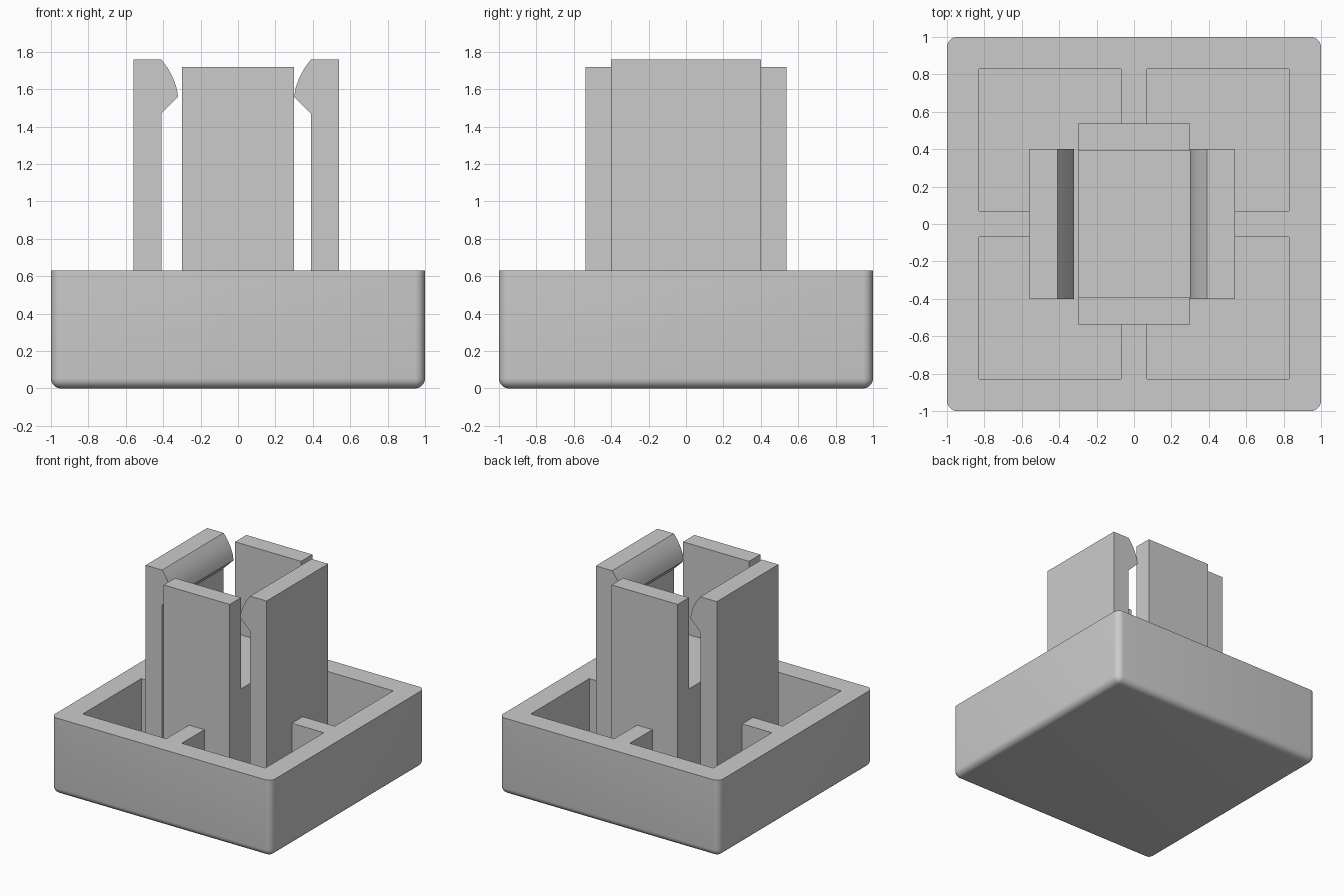
import bpy, bmesh, math
from mathutils import Vector

if "Cube" in bpy.data.objects:
    bpy.data.objects.remove(bpy.data.objects["Cube"], do_unlink=True)

grey = bpy.data.materials.new("light_grey_plastic")
grey.use_nodes = True
grey.diffuse_color = (0.6, 0.6, 0.6, 1)
grey.node_tree.nodes["Principled BSDF"].inputs["Base Color"].default_value = grey.diffuse_color

RIM, FLOOR, INNER = 0.63, 0.17, 0.83


def finish(name, bm):
    """Turn a bmesh into a grey object with sharp edges kept."""
    bmesh.ops.recalc_face_normals(bm, faces=bm.faces)
    mesh = bpy.data.meshes.new(name)
    bm.to_mesh(mesh)
    bm.free()
    obj = bpy.data.objects.new(name, mesh)
    bpy.context.collection.objects.link(obj)
    mesh.materials.append(grey)
    bpy.ops.object.select_all(action="DESELECT")
    obj.select_set(True)
    bpy.context.view_layer.objects.active = obj
    bpy.ops.object.shade_smooth_by_angle(angle=math.radians(30))
    return obj


def box_mesh(low, high):
    low, high = Vector(low), Vector(high)
    bm = bmesh.new()
    bmesh.ops.create_cube(bm, size=1)
    for v in bm.verts:
        v.co = (low + high) / 2 + v.co * (high - low)
    return bm


def box(name, x0, x1, y0, y1, z0, z1):
    low = (min(x0, x1), min(y0, y1), z0)
    high = (max(x0, x1), max(y0, y1), z1)
    return finish(name, box_mesh(low, high))


# Hollow tray with rounded outer corners and underside
bm = box_mesh((-1, -1, 0), (1, 1, RIM))
bm.faces.ensure_lookup_table()
outer = [e for e in bm.edges if min(v.co.z for v in e.verts) < 0.01]
top = max(bm.faces, key=lambda f: f.calc_center_median().z)
bmesh.ops.inset_region(bm, faces=[top], thickness=1 - INNER, use_even_offset=True)
pocket = bmesh.ops.extrude_face_region(bm, geom=[top])["geom"]
bmesh.ops.translate(bm, vec=(0, 0, FLOOR - RIM),
                    verts=[g for g in pocket if isinstance(g, bmesh.types.BMVert)])
if top.is_valid:
    bmesh.ops.delete(bm, geom=[top], context="FACES_ONLY")
bmesh.ops.bevel(bm, geom=outer, offset=0.055, segments=6, profile=0.5, affect="EDGES")
finish("tray", bm)

# Low block between the two plain legs
box("tower_core", -0.3, 0.3, -0.39, 0.39, FLOOR, 0.97)

# Clip profile: distance from the tower axis, height
CLIP = [(0.55, FLOOR), (0.55, 1.76), (0.40, 1.76), (0.365, 1.712), (0.337, 1.66),
        (0.319, 1.61), (0.31, 1.56), (0.40, 1.47), (0.40, FLOOR)]
AXIS = -0.01


def clip(name, side):
    bm = bmesh.new()
    face = bm.faces.new([bm.verts.new((AXIS + side * d, -0.4, z)) for d, z in CLIP])
    new = bmesh.ops.extrude_face_region(bm, geom=[face])["geom"]
    bmesh.ops.translate(bm, vec=(0, 0.8, 0),
                        verts=[g for g in new if isinstance(g, bmesh.types.BMVert)])
    finish(name, bm)


# Hooked clips, plain legs and the ribs that tie them to the tray
for s, x_name, y_name in ((-1, "right", "front"), (1, "left", "back")):
    clip(x_name + "_clip", s)
    box(y_name + "_leg", -0.3, 0.3, s * 0.39, s * 0.537, FLOOR, 1.72)
    box(x_name + "_rib", AXIS + s * 0.55, s * INNER, -0.07, 0.07, FLOOR, RIM)
    box(y_name + "_rib", -0.07, 0.07, s * 0.537, s * INNER, FLOOR, RIM)
